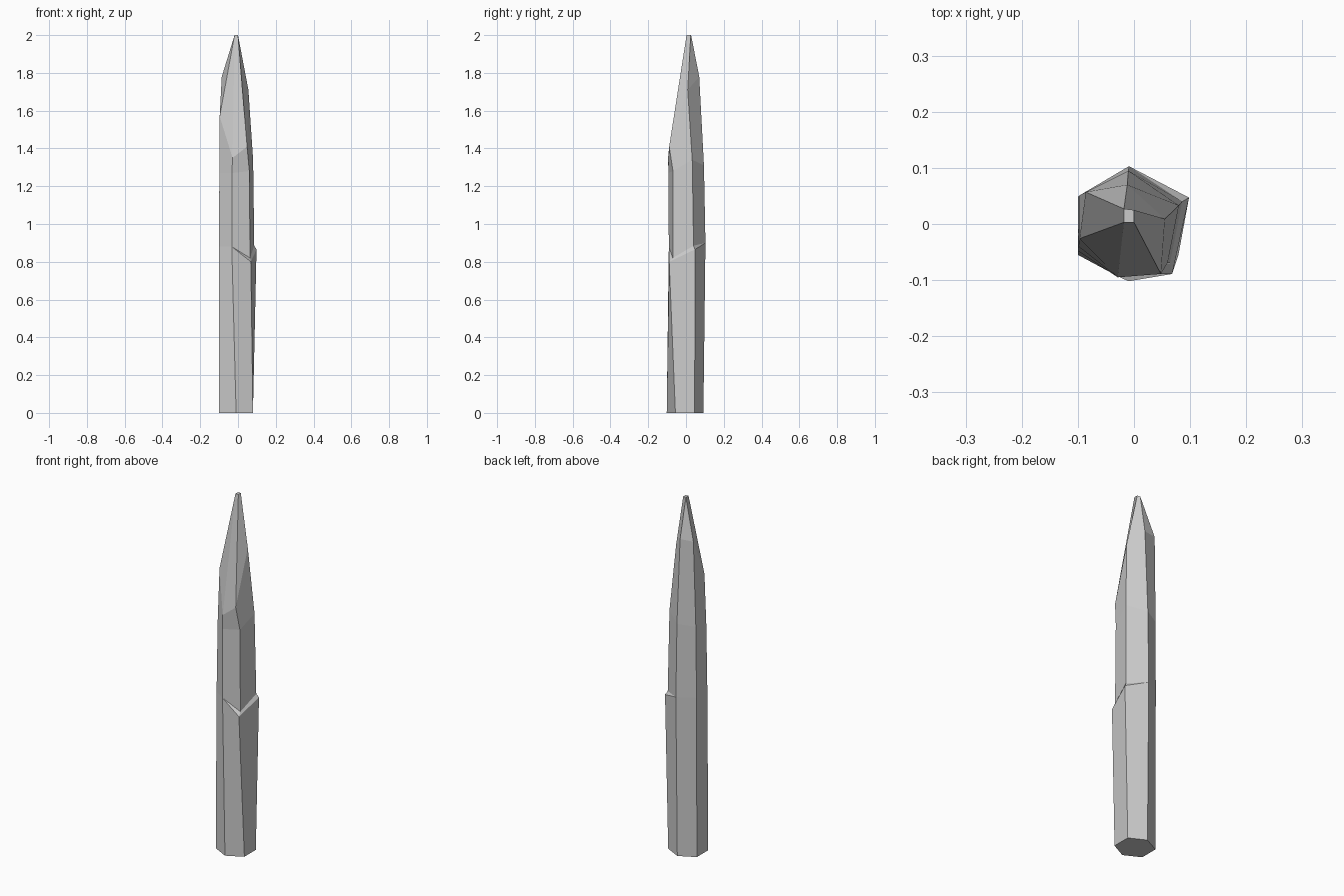
import bpy
import bmesh

# Tip: a tiny four-sided flat; six edges converge on its corners
tip_fl, tip_fr = (-0.018, 0.003, 2), (0, 0.003, 2)
tip_br, tip_bl = (0, 0.025, 2), (-0.018, 0.027, 2)

# Six long edges of the shard, each running from base to tip:
# base, ledge bottom, ledge top, shoulder, bevel start, tip
front = [(-0.01, -0.102, 0), (-0.033, -0.091, 0.88), (-0.033, -0.091, 0.88),
         (-0.032, -0.093, 1.27), (-0.029, -0.095, 1.35), tip_fl]
front_right = [(0.079, -0.056, 0), (0.068, -0.089, 0.80), (0.064, -0.07, 0.82),
               (0.06, -0.069, 1.28), (0.048, -0.089, 1.41), tip_fr]
back_right = [(0.079, 0.046, 0), (0.098, 0.047, 0.865), (0.086, 0.04, 0.885),
              (0.08, 0.033, 1.34), (0.055, 0.009, 1.71), tip_br]
back = [(-0.01, 0.092, 0), (-0.009, 0.103, 0.90), (-0.009, 0.103, 0.90),
        (-0.01, 0.095, 1.31), (-0.012, 0.07, 1.78), tip_bl]
back_left = [(-0.1, 0.046, 0), (-0.1, 0.049, 0.9), (-0.1, 0.049, 0.9),
             (-0.097, 0.051, 1.3), (-0.086, 0.057, 1.78), tip_bl]
front_left = [(-0.1, -0.055, 0), (-0.1, -0.048, 0.88), (-0.1, -0.048, 0.88),
              (-0.099, -0.04, 1.27), (-0.097, -0.026, 1.57), tip_fl]
edges = [front, front_right, back_right, back, back_left, front_left]

# Skin neighbouring edges together, cap both ends, then merge shared corners
bm = bmesh.new()
cols = [[bm.verts.new(p) for p in e] for e in edges]
for i, a in enumerate(cols):
    b = cols[(i + 1) % 6]
    for k in range(5):
        bm.faces.new((a[k], b[k], b[k + 1], a[k + 1]))
bm.faces.new([c[0] for c in reversed(cols)])
bm.faces.new([c[-1] for c in cols])
bmesh.ops.remove_doubles(bm, verts=bm.verts, dist=0.0005)
bmesh.ops.recalc_face_normals(bm, faces=bm.faces)

mesh = bpy.data.meshes.new("crystal_shard")
bm.to_mesh(mesh)
bm.free()
shard = bpy.data.objects.new("crystal_shard", mesh)
bpy.context.collection.objects.link(shard)
